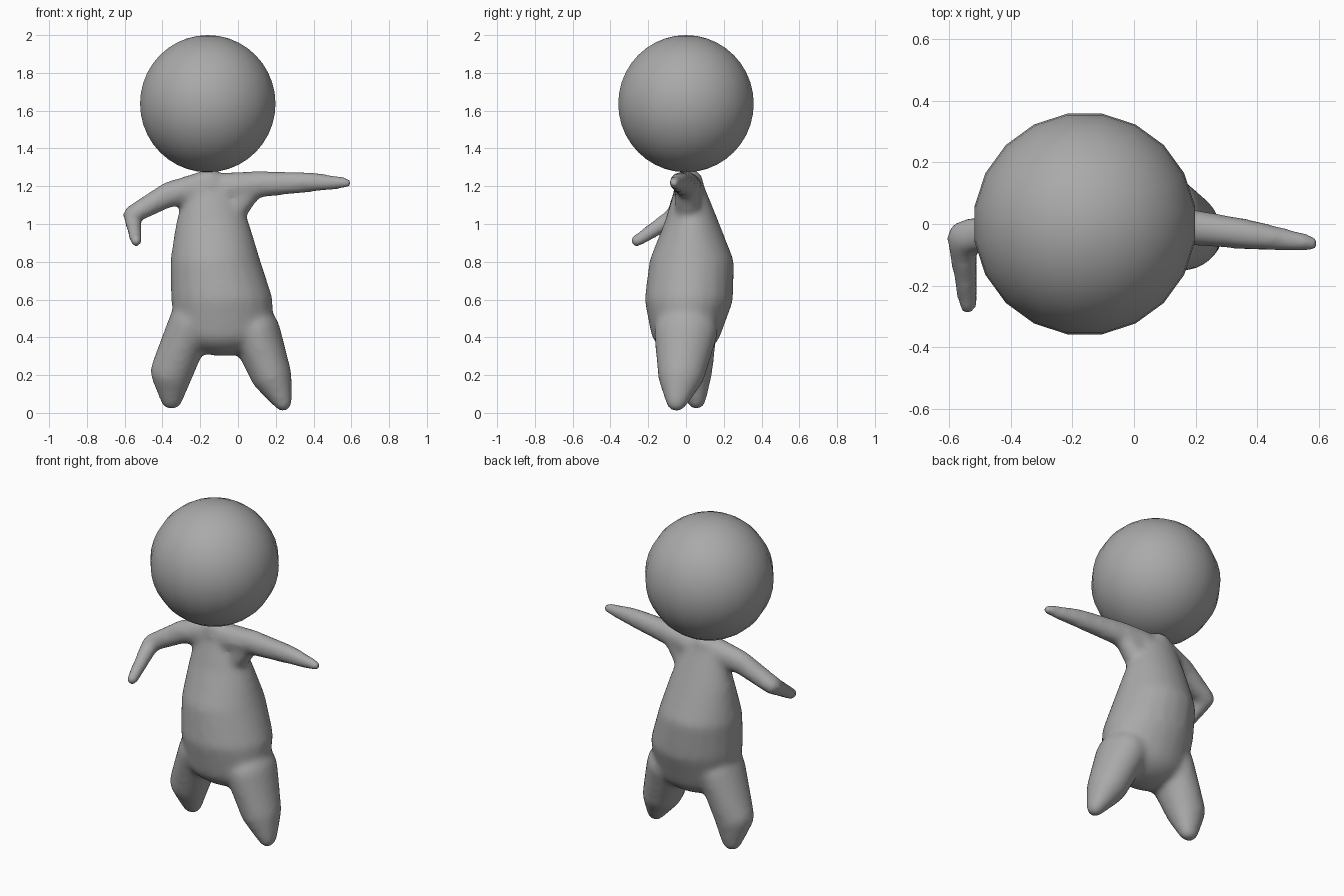
import bpy, bmesh, math
from mathutils import Matrix, Vector

cube = bpy.data.objects.get("Cube")
if cube:
    bpy.data.objects.remove(cube, do_unlink=True)

GREY = (0.4, 0.4, 0.4, 1)
grey = bpy.data.materials.new("plain grey")
grey.use_nodes = True
grey.diffuse_color = GREY
grey.node_tree.nodes["Principled BSDF"].inputs["Base Color"].default_value = GREY


def make_object(name, bm):
    mesh = bpy.data.meshes.new(name)
    bm.to_mesh(mesh)
    bm.free()
    mesh.materials.append(grey)
    mesh.shade_smooth()
    obj = bpy.data.objects.new(name, mesh)
    bpy.context.collection.objects.link(obj)
    return obj


def add_chain(bm, blobs):
    """Hull each neighbouring pair of ellipsoids (centre, radii)."""
    for pair in zip(blobs, blobs[1:]):
        verts = []
        for x, y, z, rx, ry, rz in pair:
            matrix = Matrix.Translation((x, y, z)) @ Matrix.Diagonal((rx, ry, rz, 1))
            part = bmesh.new()
            bmesh.ops.create_icosphere(part, subdivisions=3, radius=1, matrix=matrix)
            verts += [bm.verts.new(v.co) for v in part.verts]
            part.free()
        hull = bmesh.ops.convex_hull(bm, input=verts)
        inside = [v for v in hull["geom_interior"] if isinstance(v, bmesh.types.BMVert)]
        bmesh.ops.delete(bm, geom=inside, context="VERTS")


# Body: torso, legs and arms fused into one soft skin
torso = [(-.15, .02, 1.19, .13, .075, .075), (-.135, .03, 1.0, .195, .145, .08),
         (-.12, .03, .8, .24, .225, .1), (-.085, .015, .6, .27, .235, .12),
         (-.075, 0, .45, .26, .19, .15)]
right_leg = [(-.25, .01, .47, .12, .16, .12), (-.35, .03, .22, .115, .11, .11),
             (-.352, .055, .075, .06, .052, .06)]
left_leg = [(.09, 0, .43, .135, .17, .13), (.175, -.025, .2, .11, .125, .1),
            (.238, -.05, .06, .05, .057, .055)]
right_arm = [(-.22, .01, 1.19, .08, .07, .08), (-.37, -.01, 1.155, .06, .06, .07),
             (-.56, -.045, 1.05, .05, .06, .05), (-.54, -.26, .91, .033, .038, .033)]
left_arm = [(-.05, .01, 1.19, .09, .075, .085), (.1, 0, 1.21, .07, .065, .072),
            (.38, -.035, 1.222, .05, .05, .055), (.575, -.063, 1.218, .03, .03, .03)]
neck = [(-.15, .015, 1.2, .1, .08, .07), (-.155, .015, 1.24, .08, .075, .05)]
armpit = [(.0, .01, 1.1, .07, .07, .07), (.06, .005, 1.18, .07, .06, .06)]

bm = bmesh.new()
for chain in (torso, right_leg, left_leg, right_arm, left_arm, neck, armpit):
    add_chain(bm, chain)
body = make_object("body", bm)
remesh = body.modifiers.new("fuse", "REMESH")
remesh.mode = "VOXEL"
remesh.voxel_size = 0.016
remesh.use_smooth_shade = True
soften = body.modifiers.new("soften", "SMOOTH")
soften.factor = 0.5
soften.iterations = 14

# Head: a round ball resting on the neck
bm = bmesh.new()
bmesh.ops.create_uvsphere(bm, u_segments=20, v_segments=20, radius=0.363,
                          matrix=Matrix.Translation((-.16, 0, 1.637)) @ Matrix.Rotation(math.radians(9), 4, "Z"))
head = make_object("head", bm)
